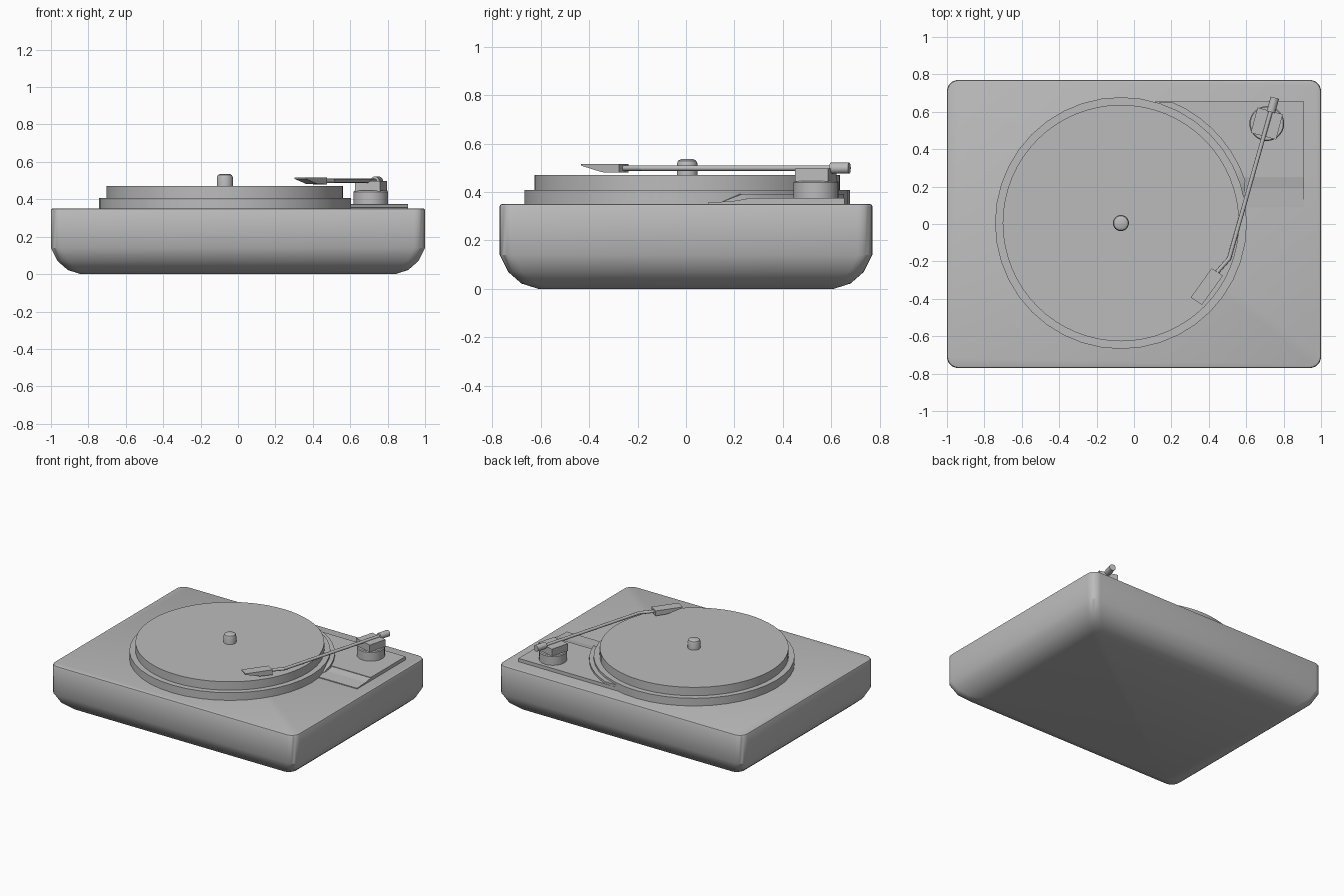
import bpy, bmesh
from math import radians, sin, cos
from mathutils import Vector, Matrix

cube = bpy.data.objects.get("Cube")
if cube:
    bpy.data.objects.remove(cube)

grey = bpy.data.materials.new("plain_grey")
grey.use_nodes = True
grey.diffuse_color = (0.5, 0.5, 0.5, 1)
bsdf = next(n for n in grey.node_tree.nodes if n.type == 'BSDF_PRINCIPLED')
bsdf.inputs["Base Color"].default_value = grey.diffuse_color


def finish(name, bm, angle=35):
    bmesh.ops.recalc_face_normals(bm, faces=bm.faces)
    mesh = bpy.data.meshes.new(name)
    bm.to_mesh(mesh)
    bm.free()
    mesh.materials.append(grey)
    obj = bpy.data.objects.new(name, mesh)
    bpy.context.collection.objects.link(obj)
    bpy.ops.object.select_all(action='DESELECT')
    obj.select_set(True)
    bpy.context.view_layer.objects.active = obj
    bpy.ops.object.shade_smooth_by_angle(angle=radians(angle))
    return obj


def loft(name, rings, angle=35):
    """Join equal rings of points into a closed solid."""
    bm = bmesh.new()
    rows = [[bm.verts.new(p) for p in ring] for ring in rings]
    n = len(rows[0])
    for a, b in zip(rows, rows[1:]):
        for i in range(n):
            bm.faces.new((a[i], a[(i + 1) % n], b[(i + 1) % n], b[i]))
    bm.faces.new(rows[0][::-1])
    bm.faces.new(rows[-1])
    return finish(name, bm, angle)


def turned(name, centre, profile, sides):
    """Solid of rings given as (radius, height)."""
    cx, cy = centre
    turns = [radians(360 * i / sides) for i in range(sides)]
    return loft(name, [[(cx + r * cos(t), cy + r * sin(t), z) for t in turns]
                       for r, z in profile])


def rod(name, start, end, radius, sides=16):
    a, b = Vector(start), Vector(end)
    bm = bmesh.new()
    turn = (b - a).to_track_quat('Z', 'Y').to_matrix().to_4x4()
    bmesh.ops.create_cone(bm, cap_ends=True, segments=sides, radius1=radius, radius2=radius,
                          depth=(b - a).length, matrix=Matrix.Translation((a + b) / 2) @ turn)
    return finish(name, bm)


def rounded_rect(hx, hy, r, z, steps=6):
    ring = []
    for q, (sx, sy) in enumerate([(1, 1), (-1, 1), (-1, -1), (1, -1)]):
        for i in range(steps + 1):
            t = radians(90 * (q + i / steps))
            ring.append((sx * (hx - r) + r * cos(t), sy * (hy - r) + r * sin(t), z))
    return ring


# Plinth with a tucked-in underside and a softened top edge
levels = [(0.16, 0.0), (0.09, 0.022), (0.035, 0.07), (0.0, 0.14), (0.0, 0.342), (0.003, 0.348), (0.01, 0.351)]
loft("plinth", [rounded_rect(1 - d, 0.77 - d, 0.06, z) for d, z in levels])

# Platter, record and spindle
hub = (-0.07, 0.005)
turned("platter", hub, [(0.673, 0.345), (0.673, 0.408)], 40)
turned("record", hub, [(0.632, 0.40), (0.632, 0.47)], 64)
turned("spindle", hub, [(0.043, 0.46), (0.043, 0.515), (0.038, 0.529), (0.025, 0.536)], 24)

# Tonearm board, with a low sloping apron in front
board = [(0.11, 0.655), (0.4, 0.25), (0.91, 0.25), (0.91, 0.655)]
loft("tonearm_board", [[(x, y, z) for x, y in board] for z in (0.345, 0.376)])
apron = [(0.09, 0.345), (0.09, 0.357), (0.19, 0.362), (0.25, 0.372), (0.25, 0.345)]
loft("board_apron", [[(x, y, z) for y, z in apron] for x in (0.4, 0.91)], 5)

# Curved guard beside the platter, ramped down at its front end
guard = []
for i in range(10):
    t = radians(12 + 62 * i / 9)
    top = 0.358 if i == 0 else 0.392
    outer = 0.675 if i in (0, 9) else 0.703
    guard.append([(hub[0] + r * cos(t), hub[1] + r * sin(t), z)
                  for r, z in [(0.665, 0.35), (outer, 0.35), (outer, top), (0.665, top)]])
loft("platter_guard", guard)

# Tonearm pivot
pivot = (0.71, 0.537)
turned("pivot_base", pivot, [(0.093, 0.37), (0.093, 0.44), (0.088, 0.446)], 32)
bm = bmesh.new()
bmesh.ops.create_cube(bm, size=1, matrix=Matrix.Translation((*pivot, 0.47))
                      @ Matrix.Rotation(radians(-15), 4, 'Z') @ Matrix.Diagonal((0.14, 0.14, 0.054, 1)))
finish("pivot_block", bm)

# Bent arm tube and counterweight
z = 0.499
rod("arm_tube", (0.742, 0.64, z), (0.507, -0.19, z), 0.011, 12)
rod("arm_bend", (0.51, -0.183, z), (0.425, -0.28, z), 0.011, 12)
rod("counterweight", (0.732, 0.598, z), (0.753, 0.675, z), 0.023, 20)

# Wedge-shaped headshell
back, tip = Vector((0.445, -0.257, 0)), Vector((0.333, -0.413, 0))
side = Vector((0.03, -0.02, 0))
sections = []
for t, low in [(0, 0.48), (0.45, 0.482), (1, 0.509)]:
    mid = back.lerp(tip, t)
    sections.append([mid + s * side + Vector((0, 0, h))
                     for s, h in [(-1, low), (1, low), (1, 0.517), (-1, 0.517)]])
loft("headshell", sections, 5)
